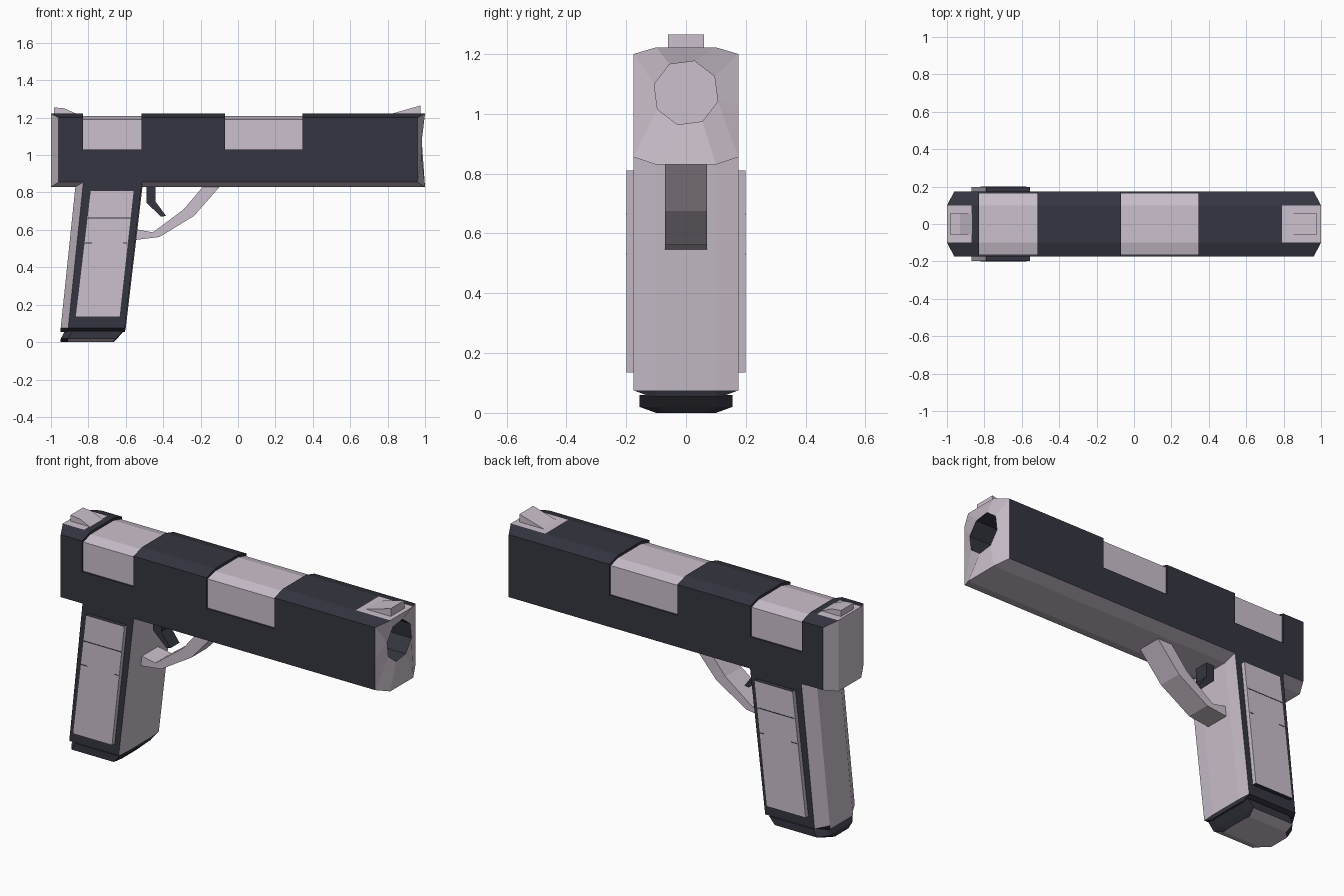
import bpy, bmesh, math

if "Cube" in bpy.data.objects:
    bpy.data.objects.remove(bpy.data.objects["Cube"])


def mat(name, rgb):
    m = bpy.data.materials.new(name)
    m.diffuse_color = (*rgb, 1)
    m.use_nodes = True
    m.node_tree.nodes["Principled BSDF"].inputs["Base Color"].default_value = m.diffuse_color
    return m


LIGHT, DARK = 0, 1
MATS = [mat("pale mauve grey", (0.60, 0.53, 0.61)),
        mat("dark slate", (0.036, 0.036, 0.052))]


def finish(name, bm, rule=None):
    """Clean the mesh, colour faces by an optional rule, make the object."""
    bmesh.ops.remove_doubles(bm, verts=bm.verts, dist=1e-5)
    bmesh.ops.recalc_face_normals(bm, faces=bm.faces)
    bm.normal_update()
    if rule:
        for f in bm.faces:
            f.material_index = rule(f.normal)
    me = bpy.data.meshes.new(name)
    bm.to_mesh(me)
    bm.free()
    for m in MATS:
        me.materials.append(m)
    ob = bpy.data.objects.new(name, me)
    bpy.context.collection.objects.link(ob)
    return ob


def prism(name, pts, y0, y1, rule):
    """Extrude an x-z outline from y0 to y1."""
    bm = bmesh.new()
    a = [bm.verts.new((x, y0, z)) for x, z in pts]
    b = [bm.verts.new((x, y1, z)) for x, z in pts]
    n = len(pts)
    bm.faces.new(a)
    bm.faces.new(b[::-1])
    for i in range(n):
        j = (i + 1) % n
        bm.faces.new((a[i], a[j], b[j], b[i]))
    return finish(name, bm, rule)


def stack(name, rings, rule):
    """Loft a stack of equal-length rings and cap both ends."""
    bm = bmesh.new()
    vs = [[bm.verts.new(p) for p in r] for r in rings]
    n = len(rings[0])
    for a, b in zip(vs, vs[1:]):
        for i in range(n):
            j = (i + 1) % n
            bm.faces.new((a[i], a[j], b[j], b[i]))
    bm.faces.new(vs[0])
    bm.faces.new(vs[-1])
    return finish(name, bm, rule)


all_light = lambda n: LIGHT
all_dark = lambda n: DARK

# Slide: octagonal bar with two stepped light windows, bored muzzle
bm = bmesh.new()


def slide_ring(x, window=False, end=False):
    d, zs, zt = (0.165, 1.19, 1.208) if window else (0.175, 1.20, 1.222)
    half = [(0.1, 0.83), (0.175, 0.855), (0.175, 1.03), (d, 1.03), (d, zs), (0.1, zt)]
    ring = half + [(-y, z) for y, z in reversed(half)]
    cut = lambda y: math.copysign(0.04, x) if end and abs(y) > 0.15 else 0
    return [bm.verts.new((x - cut(y), y, z)) for y, z in ring]


stations = [(-1, 0, 1), (-0.87, 0, 0), (-0.83, 0, 0), (-0.83, 1, 0), (-0.515, 1, 0),
            (-0.515, 0, 0), (-0.07, 0, 0), (-0.07, 1, 0), (0.345, 1, 0), (0.345, 0, 0),
            (0.79, 0, 0), (1, 0, 1)]
rings = [slide_ring(*s) for s in stations]
for k, (a, b) in enumerate(zip(rings, rings[1:])):
    in_window = stations[k][1] and stations[k + 1][1]
    at_end = k in (0, len(rings) - 2)
    for i in range(12):
        j = (i + 1) % 12
        f = bm.faces.new((a[i], a[j], b[j], b[i]))
        light = i in (0, 10, 11) or (in_window and 3 <= i <= 7) or (at_end and i == 5)
        f.material_index = LIGHT if light else DARK
# rear end
r = rings[0]
for idx in ((0, 5, 6, 11), (0, 1, 2, 4, 5), (11, 10, 9, 7, 6)):
    bm.faces.new([r[i] for i in idx])
# muzzle face and bore
bores = [[bm.verts.new((x, 0.11 * math.cos(math.radians(45 * k - 60)),
                        1.07 + 0.11 * math.sin(math.radians(45 * k - 60))))
          for k in range(8)] for x in (0.985, 0.74)]
link = [0, 1, 1, 1, 2, 3, 4, 5, 5, 5, 6, 7]
r = rings[-1]
for i in range(12):
    j = (i + 1) % 12
    face = [r[i], r[j], bores[0][link[j]]]
    if link[i] != link[j]:
        face.append(bores[0][link[i]])
    bm.faces.new(face)
for i in range(8):
    j = (i + 1) % 8
    f = bm.faces.new((bores[0][i], bores[0][j], bores[1][j], bores[1][i]))
    f.material_index = DARK
bm.faces.new(bores[1])
finish("slide", bm)

# Sights
prism("front_sight", [(0.80, 1.215), (0.975, 1.265), (0.975, 1.215)], -0.06, 0.06, all_light)
prism("rear_sight", [(-0.985, 1.21), (-0.985, 1.255), (-0.93, 1.25), (-0.85, 1.215)],
      -0.055, 0.055, all_light)


# Grip: slanted, light front and back, dark sides
def grip_ring(z, back, front, wide, narrow=0.1, cut_b=0.04, cut_f=0.006):
    half = [(back, narrow), (back + cut_b, wide), (front - cut_f, wide), (front, narrow)]
    return [(x, y, z) for x, y in half] + [(x, -y, z) for x, y in reversed(half)]


stack("grip", [grip_ring(0.055, -0.95, -0.605, 0.12), grip_ring(0.075, -0.948, -0.60, 0.175),
               grip_ring(0.855, -0.867, -0.508, 0.175)],
      lambda n: DARK if abs(n.y) > 0.9 or n.z < -0.2 else LIGHT)

# Base plate under the grip
stack("grip_base", [grip_ring(0.0, -0.95, -0.665, 0.1, 0.06), grip_ring(0.02, -0.947, -0.645, 0.155),
                    grip_ring(0.06, -0.925, -0.61, 0.155)],
      lambda n: LIGHT if n.z < -0.85 else DARK)

# Side panels with thin grooves
for side, s in (("front", -1), ("back", 1)):
    prism(side + "_grip_panel", [(-0.79, 0.81), (-0.555, 0.81), (-0.63, 0.135), (-0.87, 0.135)],
          s * 0.17, s * 0.199, lambda n: DARK if abs(n.z) > 0.6 else LIGHT)
    for k, (x0, x1, z) in enumerate(((-0.803, -0.575, 0.662), (-0.82, -0.78, 0.528),
                                     (-0.615, -0.59, 0.528))):
        prism(f"{side}_panel_groove_{k + 1}",
              [(x0, z), (x1, z), (x1, z + 0.005), (x0, z + 0.005)],
              s * 0.195, s * 0.2, all_dark)

# Trigger and its guard
prism("trigger", [(-0.49, 0.85), (-0.49, 0.745), (-0.41, 0.67), (-0.385, 0.675),
                  (-0.44, 0.75), (-0.44, 0.85)], -0.04, 0.04, all_dark)
prism("trigger_guard", [(-0.56, 0.545), (-0.42, 0.562), (-0.235, 0.675), (-0.09, 0.84),
                        (-0.18, 0.84), (-0.29, 0.71), (-0.455, 0.587), (-0.56, 0.606)],
      -0.07, 0.07, all_light)
